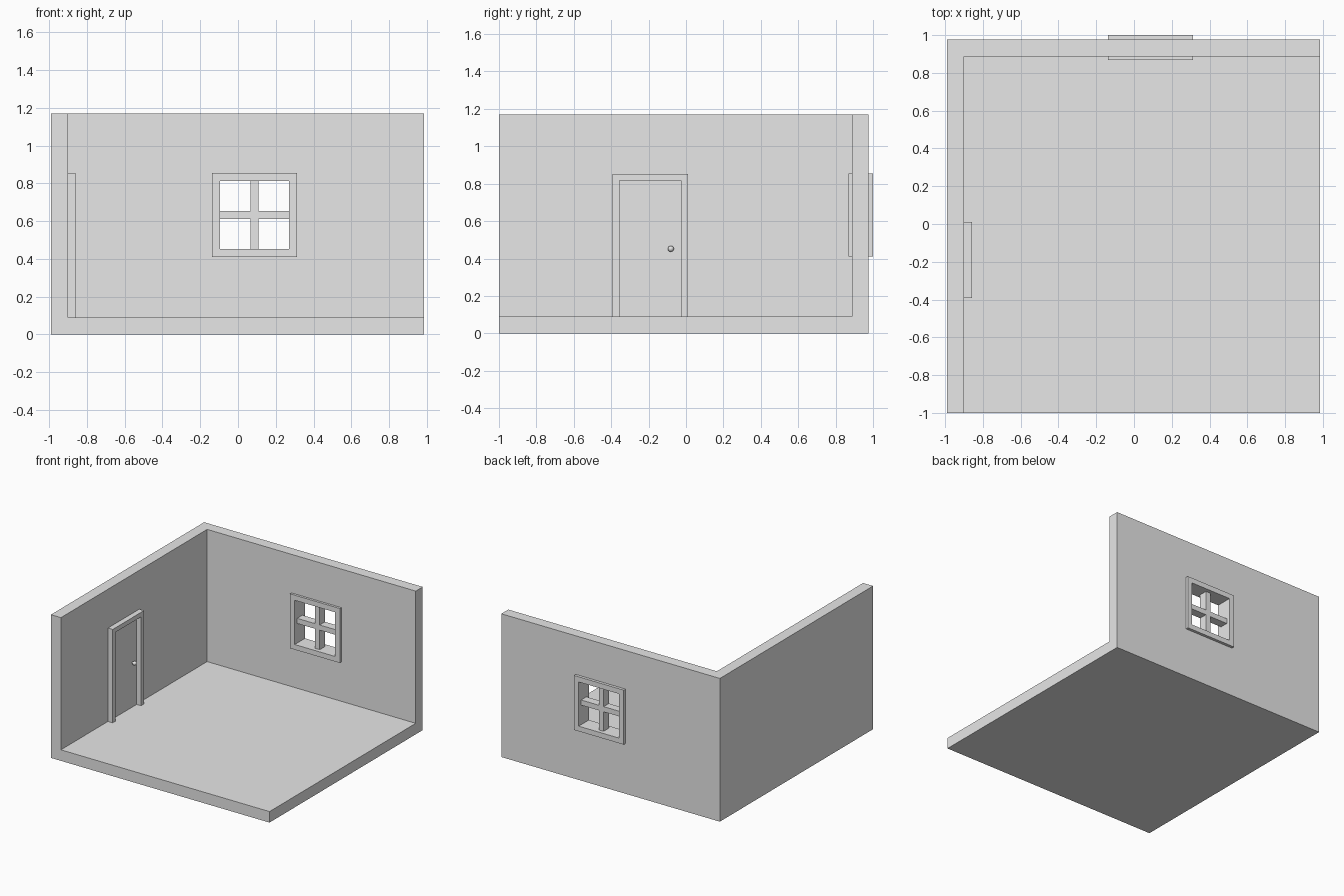
import bpy, bmesh

default = bpy.data.objects.get("Cube")
if default:
    bpy.data.objects.remove(default, do_unlink=True)

grey = bpy.data.materials.new("plain_grey")
grey.use_nodes = True
grey.diffuse_color = (0.8, 0.8, 0.8, 1)
grey.node_tree.nodes["Principled BSDF"].inputs["Base Color"].default_value = (0.8, 0.8, 0.8, 1)


def finish(name, bm):
    bmesh.ops.recalc_face_normals(bm, faces=bm.faces[:])
    mesh = bpy.data.meshes.new(name)
    bm.to_mesh(mesh)
    bm.free()
    mesh.materials.append(grey)
    obj = bpy.data.objects.new(name, mesh)
    bpy.context.collection.objects.link(obj)
    return obj


def box(name, xs, ys, zs):
    bm = bmesh.new()
    bmesh.ops.create_cube(bm, size=1)
    for v in bm.verts:
        v.co = [r[0] if c < 0 else r[1] for c, r in zip(v.co, (xs, ys, zs))]
    return finish(name, bm)


def extrude(name, bm, faces, offset):
    grown = bmesh.ops.extrude_face_region(bm, geom=faces, use_keep_orig=True)["geom"]
    moved = [g for g in grown if isinstance(g, bmesh.types.BMVert)]
    bmesh.ops.translate(bm, verts=moved, vec=offset)
    return finish(name, bm)


def ring(name, outer, inner, ys):
    """Rectangular slab in the xz plane with a rectangular hole."""
    bm = bmesh.new()
    loops = []
    for x0, x1, z0, z1 in (outer, inner):
        loops.append([bm.verts.new((x, ys[0], z))
                      for x, z in ((x0, z0), (x1, z0), (x1, z1), (x0, z1))])
    a, b = loops
    faces = [bm.faces.new((a[i], a[(i + 1) % 4], b[(i + 1) % 4], b[i])) for i in range(4)]
    return extrude(name, bm, faces, (0, ys[1] - ys[0], 0))


# Room shell
LEFT, RIGHT, FRONT, BACK = -0.99, 0.985, -1.0, 0.977
FLOOR, TOP, WALL = 0.09, 1.17, 0.09
inner_x, inner_y = LEFT + WALL, BACK - WALL
box("floor", (LEFT, RIGHT), (FRONT, BACK), (0, FLOOR))
box("side_wall", (LEFT, inner_x), (FRONT, inner_y), (FLOOR, TOP))

# Back wall with the window opening, its hole hidden under the frame
x0, x1, z0, z1 = -0.137, 0.312, 0.41, 0.855
edge = 0.042
half = edge / 2
ring("back_wall", (LEFT, RIGHT, FLOOR, TOP),
     (x0 + half, x1 - half, z0 + half, z1 - half), (inner_y, BACK))

# Window frame and crossbars
ix0, ix1, iz0, iz1 = x0 + edge, x1 - edge, z0 + edge, z1 - edge
ring("window_frame", (x0, x1, z0, z1), (ix0, ix1, iz0, iz1), (0.868, 1.0))
mid_x, mid_z = (x0 + x1) / 2, (z0 + z1) / 2
bar_depth = (0.9, 0.968)
box("window_upright_bar", (mid_x - half, mid_x + half), bar_depth, (iz0, iz1))
for name, xs in (("window_right_bar", (ix0, mid_x - half)),
                 ("window_left_bar", (mid_x + half, ix1))):
    box(name, xs, bar_depth, (mid_z - half, mid_z + half))

# Door frame: an upside-down U against the side wall
y0, y1, head, post = -0.393, 0.01, 0.853, 0.037
outline = [(y0, FLOOR), (y0, head), (y1, head), (y1, FLOOR),
           (y1 - post, FLOOR), (y1 - post, head - post),
           (y0 + post, head - post), (y0 + post, FLOOR)]
bm = bmesh.new()
u_face = bm.faces.new([bm.verts.new((inner_x, y, z)) for y, z in outline])
extrude("door_frame", bm, [u_face], (0.043, 0, 0))

# Door panel and knob
box("door", (inner_x - 0.02, inner_x + 0.003),
    (y0 + post, y1 - post), (FLOOR, head - post))
bpy.ops.mesh.primitive_uv_sphere_add(segments=24, ring_count=12, radius=0.016,
                                     location=(inner_x + 0.022, -0.081, 0.452))
knob = bpy.context.object
knob.name = "door_knob"
knob.data.materials.append(grey)
bpy.ops.object.shade_smooth_by_angle()
bpy.ops.mesh.primitive_cylinder_add(vertices=16, radius=0.007, depth=0.02,
                                    location=(inner_x + 0.01, -0.081, 0.452),
                                    rotation=(0, 1.5708, 0))
stem = bpy.context.object
stem.name = "door_knob_stem"
stem.data.materials.append(grey)
bpy.ops.object.shade_smooth_by_angle()
